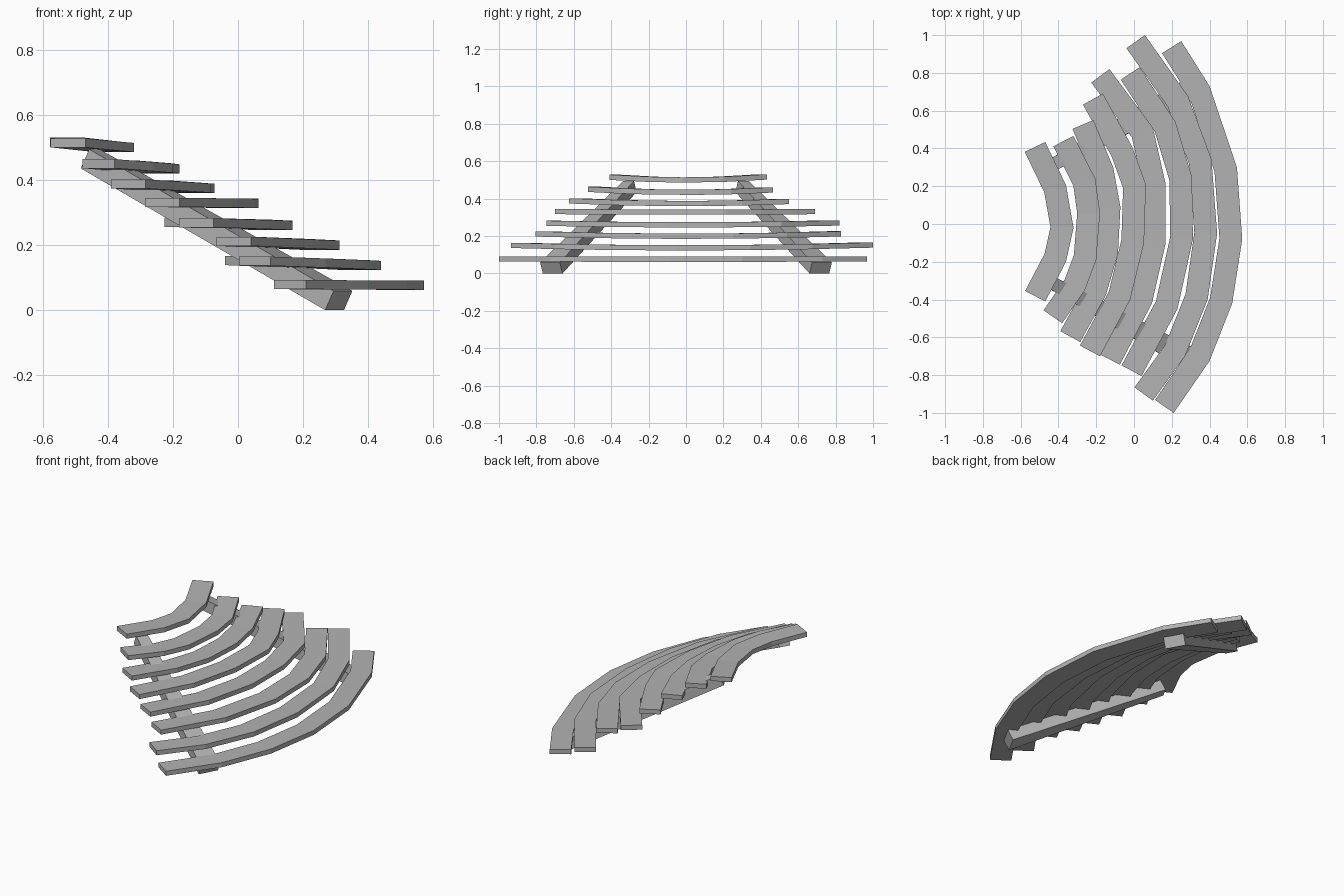
import bpy, bmesh
from mathutils import Vector

if "Cube" in bpy.data.objects:
    bpy.data.objects.remove(bpy.data.objects["Cube"])

grey = bpy.data.materials.new("mid grey")
grey.diffuse_color = (0.45, 0.45, 0.45, 1)
grey.use_nodes = True
grey.node_tree.nodes["Principled BSDF"].inputs["Base Color"].default_value = grey.diffuse_color

WIDTH, THICK = 0.12, 0.028


def make_object(name, verts, faces):
    mesh = bpy.data.meshes.new(name)
    mesh.from_pydata([tuple(v) for v in verts], [], faces)
    bm = bmesh.new()
    bm.from_mesh(mesh)
    bmesh.ops.recalc_face_normals(bm, faces=bm.faces)
    bm.to_mesh(mesh)
    bm.free()
    mesh.materials.append(grey)
    obj = bpy.data.objects.new(name, mesh)
    bpy.context.collection.objects.link(obj)
    return obj


def loft(name, sections):
    """Skin four-cornered sections and cap both ends."""
    verts = [v for s in sections for v in s]
    n = len(sections)
    faces = [(0, 1, 2, 3), tuple(4 * (n - 1) + k for k in range(4))]
    for i in range(n - 1):
        for k in range(4):
            j = (k + 1) % 4
            faces.append((4 * i + k, 4 * i + j, 4 * i + 4 + j, 4 * i + 4 + k))
    return make_object(name, verts, faces)


def tread(name, z_mid, z_end, outer):
    """Curved plank: outer edge polyline, offset inward, ends lifted a little."""
    pts = [Vector(p) for p in outer]
    reach = max(abs(p.y) for p in pts)
    sections = []
    for i, p in enumerate(pts):
        before = (p - pts[i - 1]).normalized() if i else None
        after = (pts[i + 1] - p).normalized() if i < len(pts) - 1 else None
        d = ((before or after) + (after or before)).normalized()
        miter = d.dot(before or after)
        inner = p + Vector((d.y, -d.x)) * (WIDTH / miter)
        z = z_mid + (z_end - z_mid) * (p.y / reach) ** 2
        sections.append([(p.x, p.y, z - THICK), (p.x, p.y, z),
                         (inner.x, inner.y, z), (inner.x, inner.y, z - THICK)])
    loft(name, sections)


# Treads, lowest first: top height at middle and ends, outer edge from +y to -y
tread("tread_1", 0.090, 0.092, [(.25, .968), (.40, .73), (.545, .30), (.573, -.08),
                                (.52, -.42), (.40, -.725), (.21, -1.0)])
tread("tread_2", 0.151, 0.166, [(.058, 1.0), (.286, .677), (.41, .344), (.44, -.05),
                                (.39, -.40), (.27, -.70), (.10, -.935)])
tread("tread_3", 0.213, 0.226, [(.03, .83), (.22, .54), (.307, .25), (.312, -.08),
                                (.23, -.45), (.04, -.805)])
tread("tread_4", 0.274, 0.284, [(-.13, .82), (.10, .51), (.168, .21), (.168, -.10),
                                (.095, -.42), (-.075, -.745)])
tread("tread_5", 0.342, 0.345, [(-.165, .69), (-.01, .41), (.063, .21), (.053, -.10),
                                (-.02, -.40), (-.18, -.70)])
tread("tread_6", 0.388, 0.402, [(-.215, .55), (-.11, .30), (-.072, .09), (-.085, -.16),
                                (-.15, -.38), (-.285, -.625)])
tread("tread_7", 0.448, 0.464, [(-.32, .466), (-.205, .24), (-.18, .06), (-.20, -.19),
                                (-.26, -.35), (-.38, -.525)])
tread("tread_8", 0.514, 0.530, [(-.47, .434), (-.36, .206), (-.32, -.02),
                                (-.36, -.20), (-.47, -.41)])

# Two sloping stringers under the treads, widening toward the floor
for side, label in ((-1, "front"), (1, "back")):
    top = Vector((-0.455, side * 0.30, 0.465))
    foot = Vector((0.31, side * 0.72, 0.029))
    axis = (foot - top).normalized()
    across = axis.cross(Vector((0, 0, 1))).normalized()
    up = across.cross(axis)
    sections = []
    for centre, half in ((top, 0.033), (foot, 0.06)):
        sections.append([centre + across * (a * half) + up * (u * 0.033)
                         for a, u in ((-1, -1), (-1, 1), (1, 1), (1, -1))])
    loft(label + "_stringer", sections)
